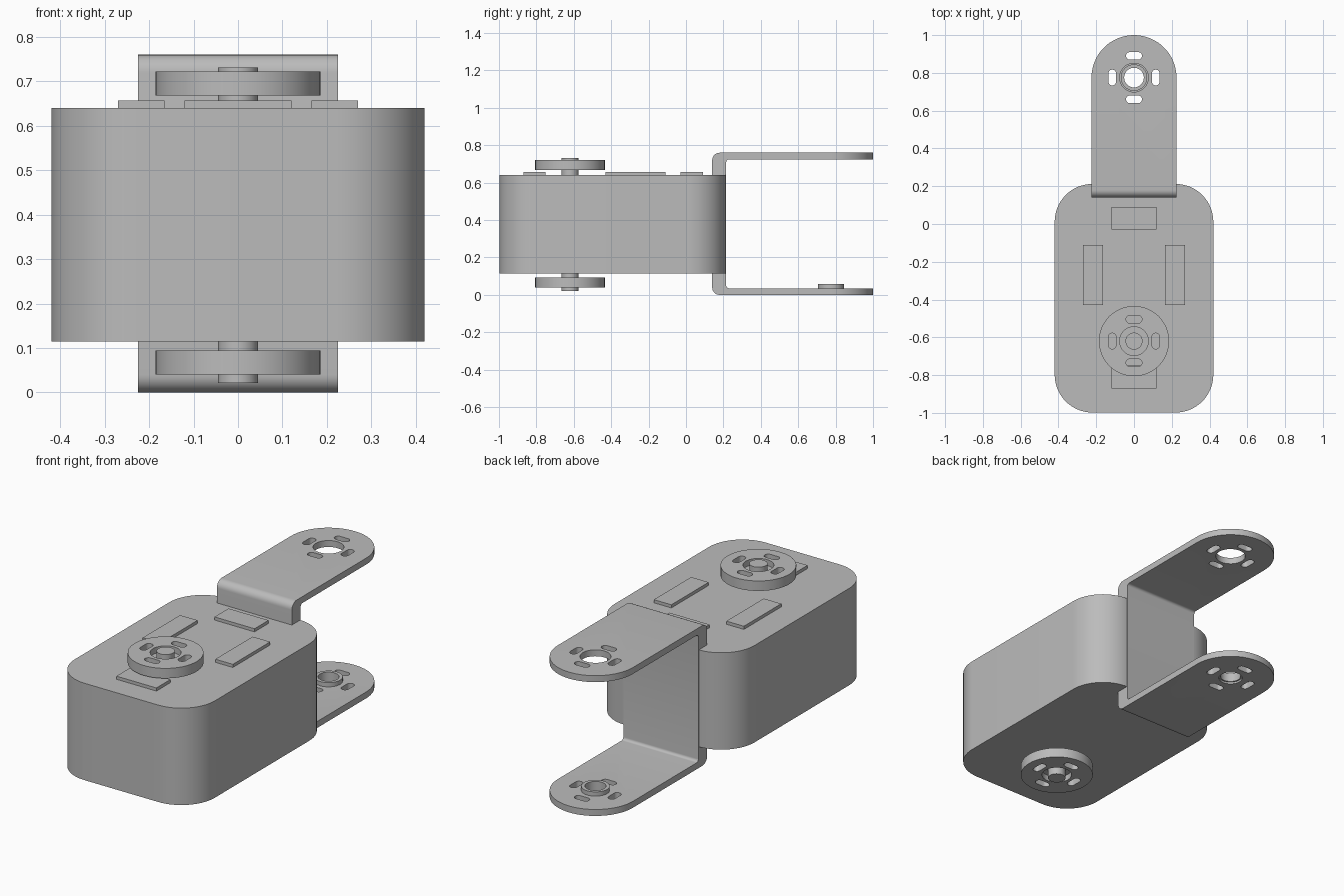
import bpy, bmesh, math
from math import cos, sin, pi

cube = bpy.data.objects.get("Cube")
if cube:
    bpy.data.objects.remove(cube, do_unlink=True)

grey = bpy.data.materials.new("plain grey")
grey.use_nodes = True
grey.diffuse_color = (0.5, 0.5, 0.5, 1)
grey.node_tree.nodes["Principled BSDF"].inputs["Base Color"].default_value = (0.5, 0.5, 0.5, 1)


def arc(cx, cy, r, a0, a1, n=12):
    return [(cx + r * cos(a0 + (a1 - a0) * i / n), cy + r * sin(a0 + (a1 - a0) * i / n))
            for i in range(n + 1)]


def circle(cx, cy, r, n=48):
    return arc(cx, cy, r, 0, 2 * pi, n)[:-1]


def rounded_rect(x0, x1, y0, y1, r, n=12):
    return (arc(x1 - r, y1 - r, r, 0, pi / 2, n) + arc(x0 + r, y1 - r, r, pi / 2, pi, n)
            + arc(x0 + r, y0 + r, r, pi, 1.5 * pi, n) + arc(x1 - r, y0 + r, r, 1.5 * pi, 2 * pi, n))


def prism(name, outline, lo, hi, along_x=False):
    """Extrude an outline along z, or a y-z outline along x."""
    bm = bmesh.new()
    place = (lambda u, v: (lo, u, v)) if along_x else (lambda u, v: (u, v, lo))
    face = bm.faces.new([bm.verts.new(place(u, v)) for u, v in outline])
    new = bmesh.ops.extrude_face_region(bm, geom=[face])["geom"]
    step = (hi - lo, 0, 0) if along_x else (0, 0, hi - lo)
    bmesh.ops.translate(bm, vec=step, verts=[g for g in new if isinstance(g, bmesh.types.BMVert)])
    bmesh.ops.remove_doubles(bm, verts=bm.verts, dist=1e-5)
    bmesh.ops.recalc_face_normals(bm, faces=bm.faces)
    mesh = bpy.data.meshes.new(name)
    bm.to_mesh(mesh)
    bm.free()
    mesh.materials.append(grey)
    obj = bpy.data.objects.new(name, mesh)
    bpy.context.collection.objects.link(obj)
    return obj


def activate(obj):
    bpy.ops.object.select_all(action='DESELECT')
    obj.select_set(True)
    bpy.context.view_layer.objects.active = obj


def boolean(obj, cutter, operation='DIFFERENCE'):
    mod = obj.modifiers.new("cut", 'BOOLEAN')
    mod.operation, mod.solver, mod.object = operation, 'EXACT', cutter
    activate(obj)
    bpy.ops.object.modifier_apply(modifier=mod.name)
    bpy.data.objects.remove(cutter, do_unlink=True)


def cut_slots(obj, cy, lo, hi):
    """Four rounded slots set around a centre at (0, cy)."""
    d, long, short = 0.115, 0.042, 0.02
    for sx, sy in ((1, 0), (-1, 0), (0, 1), (0, -1)):
        w, h = (short, long) if sx else (long, short)
        x, y = sx * d, cy + sy * d
        boolean(obj, prism("slot_cutter", rounded_rect(x - w, x + w, y - h, y + h, short - 0.0005, 6), lo, hi))


parts = []

# Main housing
parts.append(prism("body", rounded_rect(-0.42, 0.42, -0.998, 0.212, 0.2, 16), 0.115, 0.64))

# Raised pads on the lid
for name, x0, x1, y0, y1 in (("back_pad", -0.12, 0.12, -0.03, 0.09),
                             ("front_pad", -0.12, 0.12, -0.87, -0.75),
                             ("left_pad", 0.165, 0.27, -0.43, -0.11),
                             ("right_pad", -0.27, -0.165, -0.43, -0.11)):
    parts.append(prism(name, [(x0, y0), (x1, y0), (x1, y1), (x0, y1)], 0.63, 0.657))

# Round horns with axles above and below
AXLE_Y = -0.62
for side, lo, hi, recess, a0, a1 in (("top", 0.668, 0.722, (0.69, 0.8), 0.63, 0.731),
                                     ("bottom", 0.04, 0.094, (-0.1, 0.072), 0.021, 0.125)):
    horn = prism(side + "_horn", circle(0, AXLE_Y, 0.186), lo, hi)
    boolean(horn, prism("recess_cutter", circle(0, AXLE_Y, 0.076), *recess))
    cut_slots(horn, AXLE_Y, lo - 0.1, hi + 0.1)
    parts += [horn, prism(side + "_axle", circle(0, AXLE_Y, 0.045, 32), a0, a1)]

# C-shaped bracket: bent side profile trimmed to a round-ended plan
HOLE_Y, TOP, THICK, R = 0.775, 0.76, 0.035, 0.04
profile = ([(1.1, 0), (1.1, THICK)]
           + arc(0.215 + 0.015, THICK + 0.015, 0.015, 1.5 * pi, pi, 6)
           + arc(0.215 + 0.015, TOP - THICK - 0.015, 0.015, pi, pi / 2, 6)
           + [(1.1, TOP - THICK), (1.1, TOP)]
           + arc(0.14 + R, TOP - R, R, pi / 2, pi, 8)
           + arc(0.14 + R, R, R, pi, 1.5 * pi, 8))
bracket = prism("bracket", profile, -0.3, 0.3, along_x=True)
plan = [(-0.225, 0), (0.225, 0)] + arc(0, HOLE_Y, 0.225, 0, pi, 32)
boolean(bracket, prism("plan_cutter", plan, -0.1, 0.9), 'INTERSECT')
boolean(bracket, prism("top_hole_cutter", circle(0, HOLE_Y, 0.076), 0.5, 0.9))
boolean(bracket, prism("bottom_hole_cutter", circle(0, HOLE_Y, 0.06), -0.1, 0.3))
cut_slots(bracket, HOLE_Y, -0.1, 0.9)
parts.append(bracket)

# Bearing collar on the lower arm
collar = prism("bearing_collar", circle(0, HOLE_Y, 0.07), 0.01, 0.058)
boolean(collar, prism("bore_cutter", circle(0, HOLE_Y, 0.052), -0.1, 0.3))
parts.append(collar)

for part in parts:
    activate(part)
    bpy.ops.object.shade_smooth_by_angle(angle=math.radians(35))
